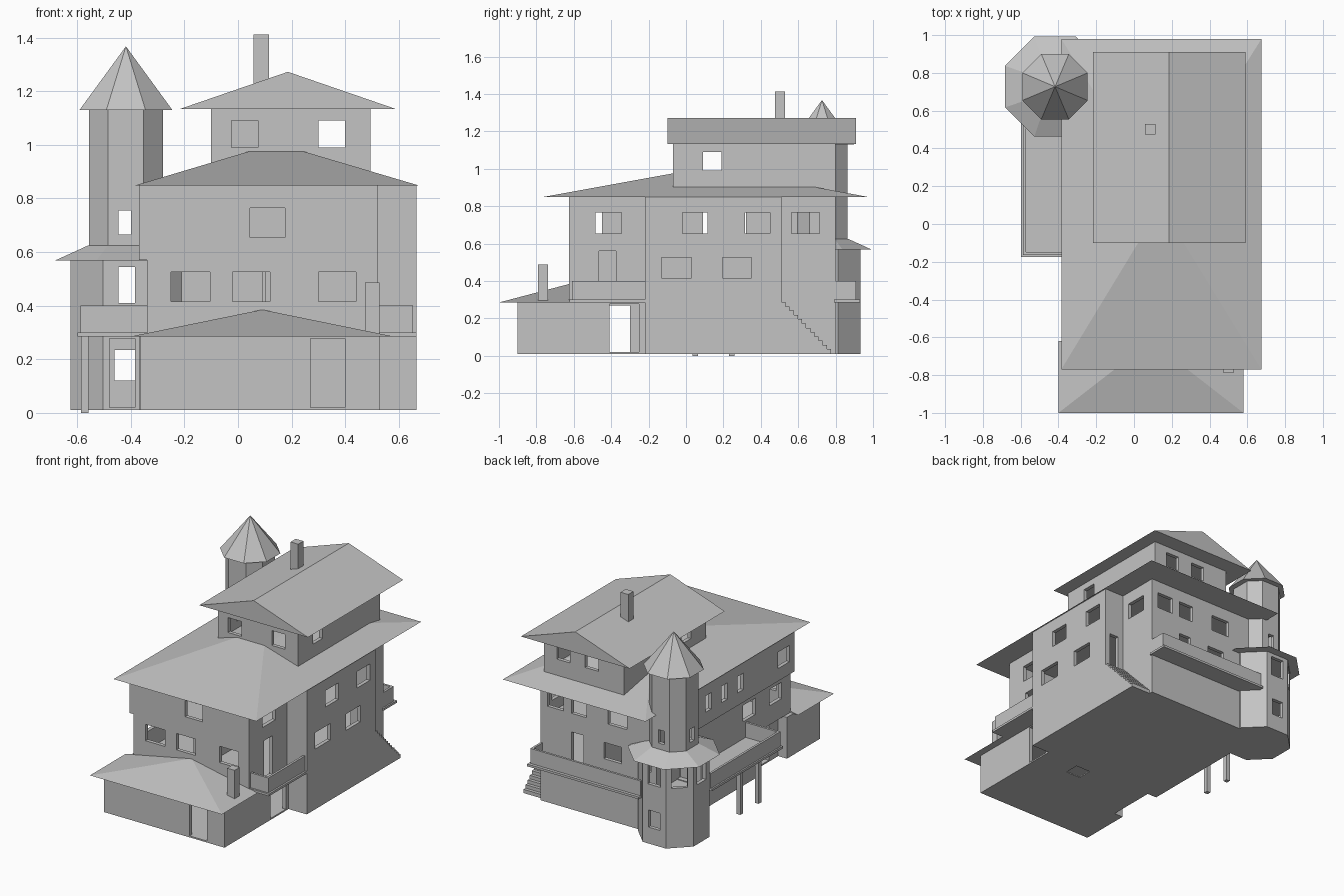
import bpy, bmesh, math
from mathutils import Matrix, Vector

default_cube = bpy.data.objects.get("Cube")
if default_cube:
    bpy.data.objects.remove(default_cube, do_unlink=True)

# One plain grey for the whole building
GREY = (0.55, 0.55, 0.55, 1.0)
plaster = bpy.data.materials.new("plain_grey")
plaster.use_nodes = True
plaster.diffuse_color = GREY
plaster.node_tree.nodes["Principled BSDF"].inputs["Base Color"].default_value = GREY


def finish(name, bm):
    bmesh.ops.recalc_face_normals(bm, faces=bm.faces[:])
    mesh = bpy.data.meshes.new(name)
    bm.to_mesh(mesh)
    bm.free()
    mesh.materials.append(plaster)
    obj = bpy.data.objects.new(name, mesh)
    bpy.context.scene.collection.objects.link(obj)
    return obj


def add_box(bm, x0, x1, y0, y1, z0, z1):
    centre = Vector((x0 + x1, y0 + y1, z0 + z1)) / 2
    size = Matrix.Diagonal((x1 - x0, y1 - y0, z1 - z0, 1))
    bmesh.ops.create_cube(bm, size=1, matrix=Matrix.Translation(centre) @ size)


def boxes(name, *items):
    bm = bmesh.new()
    for item in items:
        add_box(bm, *item)
    return finish(name, bm)


def loft(name, lower, z0, upper, z1):
    """Closed solid between two outlines with the same number of points."""
    bm = bmesh.new()
    low = [bm.verts.new((x, y, z0)) for x, y in lower]
    high = [bm.verts.new((x, y, z1)) for x, y in upper]
    count = len(low)
    for i in range(count):
        j = (i + 1) % count
        bm.faces.new((low[i], low[j], high[j], high[i]))
    bm.faces.new(low[::-1])
    bm.faces.new(high)
    bmesh.ops.remove_doubles(bm, verts=bm.verts[:], dist=0.0001)
    return finish(name, bm)


def inset(outline, depth):
    """Offset a counter-clockwise outline inwards."""
    result = []
    for i, point in enumerate(outline):
        here = Vector(point)
        a = (here - Vector(outline[i - 1])).normalized()
        b = (Vector(outline[(i + 1) % len(outline)]) - here).normalized()
        na, nb = Vector((-a.y, a.x)), Vector((-b.y, b.x))
        result.append(tuple(here + (na + nb) * depth / (1 + na.dot(nb))))
    return result


def rect(x0, x1, y0, y1):
    return [(x0, y0), (x1, y0), (x1, y1), (x0, y1)]


def octagon(apothem, half):
    cx, cy = -0.418, 0.727
    a, h = apothem, half
    return [(cx + x, cy + y) for x, y in
            ((a, -h), (a, h), (h, a), (-h, a), (-a, h), (-a, -h), (-h, -a), (h, -a))]


def side(x, z0, z1, *spans):
    """Openings in a wall facing left or right."""
    return [(x - 0.04, x + 0.04, a, b, z0, z1) for a, b in spans]


def face(y, z0, z1, *spans):
    """Openings in a wall facing front or back."""
    return [(a, b, y - 0.04, y + 0.04, z0, z1) for a, b in spans]


def carve(obj, cutter):
    mod = obj.modifiers.new("cut", 'BOOLEAN')
    mod.operation, mod.solver, mod.object = 'DIFFERENCE', 'EXACT', cutter
    bpy.context.view_layer.update()
    graph = bpy.context.evaluated_depsgraph_get()
    mesh = bpy.data.meshes.new_from_object(obj.evaluated_get(graph))
    obj.modifiers.clear()
    obj.data = mesh
    bpy.data.objects.remove(cutter, do_unlink=True)


def storey(name, outline, z0, z1, openings):
    """Hollow floor of the building with window and door openings."""
    obj = loft(name, outline, z0, outline, z1)
    core = inset(outline, 0.025)
    carve(obj, loft("core_cutter", core, z0 + 0.008, core, z1 - 0.008))
    if openings:
        carve(obj, boxes("opening_cutter", *openings))
    return obj


# House floors: notched plan, with the outer stair corner left free
FRONT, BACK, STEP, NOOK = -0.625, 0.8, -0.22, 0.51
INNER, OUTER = 0.52, 0.665


def plan(left):
    return [(left, FRONT), (INNER, FRONT), (INNER, STEP), (OUTER, STEP),
            (OUTER, NOOK), (INNER, NOOK), (INNER, BACK), (left, BACK)]


ground_plan = [(-0.365, -0.9), (0.53, -0.9), (0.53, STEP), (OUTER, STEP),
               (OUTER, NOOK), (INNER, NOOK), (INNER, BACK), (-0.37, BACK),
               (-0.37, STEP), (-0.3, STEP), (-0.3, -0.55), (-0.365, -0.55)]
storey("ground_floor", ground_plan, 0.01, 0.287,
       face(-0.9, 0.02, 0.278, (0.27, 0.4))
       + side(0.53, 0.02, 0.278, (-0.41, -0.25))
       + side(-0.3, 0.02, 0.27, (-0.45, -0.3))
       + [(0.17, 0.28, -0.34, -0.24, 0, 0.03)])

LOW, HIGH = 0.415, 0.525
storey("middle_floor", plan(-0.34), 0.287, 0.57,
       face(FRONT, LOW, HIGH, (-0.25, -0.105), (-0.02, 0.12), (0.3, 0.44))
       + face(BACK, LOW, HIGH, (-0.3, -0.22), (-0.08, 0.05))
       + face(BACK, 0.3, 0.53, (0.2, 0.29))
       + face(NOOK, 0.3, 0.53, (0.56, 0.63))
       + side(INNER, 0.3, 0.56, (-0.465, -0.375))
       + side(OUTER, LOW, HIGH, (-0.13, 0.03), (0.195, 0.35))
       + side(-0.34, LOW, HIGH, (-0.53, -0.4), (-0.25, -0.12)))

LOW, HIGH = 0.655, 0.765
storey("upper_floor", plan(-0.37), 0.57, 0.85,
       face(FRONT, LOW, HIGH, (0.045, 0.175))
       + face(BACK, LOW, HIGH, (0.35, 0.47), (0.18, 0.29), (-0.12, 0.02))
       + side(INNER, LOW, HIGH, (-0.485, -0.345), (0.565, 0.715))
       + side(OUTER, LOW, HIGH, (-0.02, 0.115), (0.315, 0.45))
       + side(-0.37, LOW, HIGH, (-0.57, -0.45),
              *[(y - 0.03, y + 0.03) for y in (-0.05, 0.12, 0.29, 0.48)]))

LOW, HIGH = 0.99, 1.09
storey("attic_floor", rect(-0.1, 0.495, -0.07, BACK), 0.86, 1.137,
       face(-0.07, LOW, HIGH, (-0.025, 0.075), (0.3, 0.4))
       + face(BACK, LOW, HIGH, (0.09, 0.19), (0.3, 0.4))
       + side(-0.1, LOW, HIGH, (0.09, 0.19)) + side(0.495, LOW, HIGH, (0.09, 0.19)))

# Inner partitions of the middle floor
boxes("partition_walls", (0.09, 0.105, -0.6, 0.78, 0.29, 0.56),
      (-0.21, 0.5, 0.09, 0.105, 0.29, 0.56))

# Roofs
loft("main_roof", rect(-0.385, 0.675, -0.77, 0.98), 0.848,
     rect(0.04, 0.245, -0.07, 0.295), 0.975)
loft("attic_roof", rect(-0.218, 0.59, -0.1, 0.91), 1.133,
     rect(0.186, 0.186, -0.1, 0.91), 1.272)
loft("annex_roof", rect(-0.4, 0.58, -1.0, -0.62), 0.285,
     rect(0.09, 0.09, -0.62, -0.62), 0.385)

# Chimneys
boxes("tall_chimney", (0.058, 0.115, 0.475, 0.53, 1.2, 1.412))
boxes("small_chimney", (0.473, 0.528, -0.79, -0.737, 0.27, 0.487))

# Tower: wide base, skirt roof, slim shaft and pointed roof
base, shaft = octagon(0.207, 0.086), octagon(0.1375, 0.066)
south, north, west = 0.727 - 0.207, 0.727 + 0.207, -0.418 - 0.207
storey("tower_ground", base, 0.01, 0.287,
       face(south, 0.02, 0.278, (-0.48, -0.385))
       + face(north, 0.12, 0.235, (-0.46, -0.375)))
lookout = storey("tower_lookout", base, 0.287, 0.57,
                 face(south, 0.41, 0.545, (-0.445, -0.385))
                 + face(north, 0.41, 0.545, (-0.465, -0.37))
                 + side(west, 0.41, 0.545, (0.68, 0.775)))
diagonal = boxes("diagonal_cutter", (-0.05, 0.05, -0.045, 0.045, 0.41, 0.545))
diagonal.matrix_world = (Matrix.Translation((-0.418 - 0.147, 0.727 + 0.147, 0))
                         @ Matrix.Rotation(math.radians(45), 4, 'Z'))
carve(lookout, diagonal)
storey("tower_shaft", shaft, 0.57, 0.85,
       face(0.727 - 0.1375, 0.665, 0.755, (-0.445, -0.4))
       + face(0.727 + 0.1375, 0.665, 0.755, (-0.445, -0.4))
       + side(-0.418 - 0.1375, 0.665, 0.755, (0.705, 0.75)))
loft("tower_top", shaft, 0.85, shaft, 1.132)
loft("tower_skirt_roof", octagon(0.265, 0.11), 0.568, octagon(0.14, 0.067), 0.625)
loft("tower_roof", octagon(0.173, 0.073), 1.13, octagon(0, 0), 1.367)

# Balconies: slab plus solid parapet
boxes("left_balcony", (-0.598, -0.335, -0.175, 0.58, 0.285, 0.3),
      (-0.588, -0.573, -0.163, 0.58, 0.3, 0.4),
      (-0.573, -0.338, -0.163, -0.148, 0.3, 0.4))
boxes("right_balcony", (0.515, 0.665, -0.622, -0.22, 0.285, 0.3),
      (0.638, 0.653, -0.61, -0.22, 0.3, 0.4),
      (0.52, 0.638, -0.61, -0.595, 0.3, 0.4))
boxes("back_balcony", (-0.3, 0.53, 0.79, 0.93, 0.285, 0.3),
      (-0.3, 0.52, 0.895, 0.91, 0.3, 0.4),
      (0.505, 0.52, 0.79, 0.895, 0.3, 0.4))

# Posts under the left balcony
boxes("balcony_posts", *[(-0.585, -0.557, y - 0.014, y + 0.014, 0, 0.29)
                         for y in (0.05, 0.245)])

# Outer stairs going down towards the back
STEPS = 12
run, rise = 0.265 / STEPS, 0.275 / STEPS
boxes("outer_stairs", *[(INNER, OUTER, NOOK + i * run, NOOK + (i + 1) * run,
                         0.01, 0.287 - i * rise) for i in range(STEPS)])
